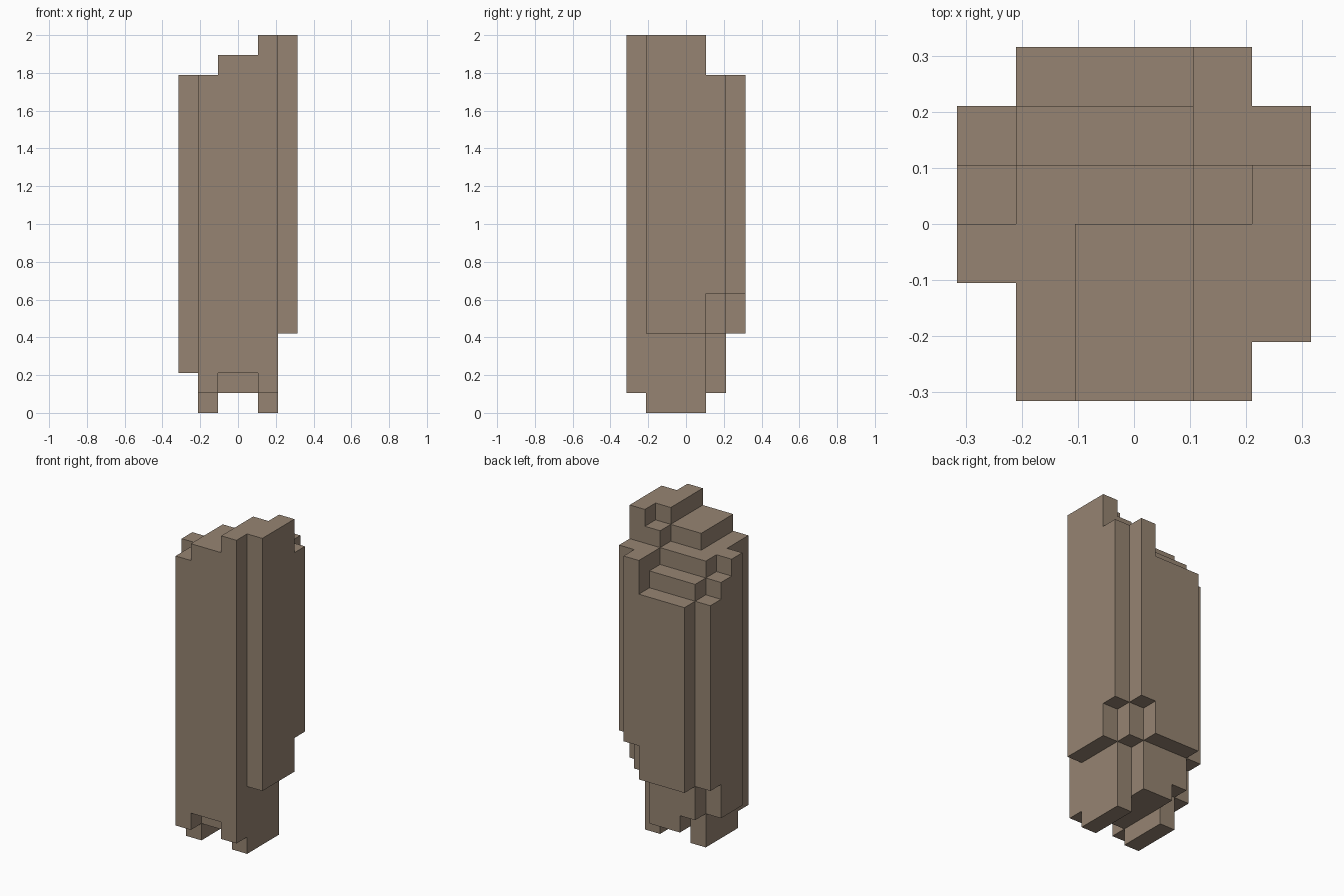
import bpy, bmesh, math
from mathutils import Vector

if "Cube" in bpy.data.objects:
    bpy.data.objects.remove(bpy.data.objects["Cube"])

U = 2 / 19  # size of one block

# Blocky pieces in whole block units: x0, x1, y0, y1, z0, z1
PIECES = {
    "core": (1, 5, 1, 4, 1, 17),
    "front_slab": (1, 5, 0, 1, 2, 17),
    "front_lip_left": (1, 2, 0, 1, 1, 2),
    "front_lip_right": (4, 5, 0, 1, 1, 2),
    "foot_left": (1, 2, 1, 4, 0, 1),
    "foot_right": (4, 5, 1, 4, 0, 1),
    "top_step": (2, 4, 0, 3, 17, 18),
    "top_peak": (4, 5, 0, 3, 17, 19),
    "top_notch": (4, 5, 3, 4, 17, 18),
    "right_slab": (5, 6, 1, 4, 4, 19),
    "right_back_strip": (5, 6, 4, 5, 6, 17),
    "left_slab_front": (0, 1, 2, 3, 2, 17),
    "left_slab_middle": (0, 1, 3, 4, 2, 16),
    "left_slab_back": (0, 1, 4, 5, 4, 15),
    "back_layer": (1, 4, 4, 5, 4, 16),
    "back_layer_low": (2, 4, 4, 5, 1, 4),
    "back_layer_low_left": (1, 2, 4, 5, 2, 4),
    "back_corner": (4, 5, 4, 5, 4, 17),
    "back_corner_strip": (4, 5, 5, 6, 6, 17),
    "back_slab": (1, 4, 5, 6, 4, 15),
}

# Merge the pieces into one set of filled cells
cells = {(x, y, z)
         for a, b, c, d, e, f in PIECES.values()
         for x in range(a, b) for y in range(c, d) for z in range(e, f)}

# Outer skin: one quad wherever a filled cell meets empty space
bm = bmesh.new()
corners = {}


def corner(p):
    if p not in corners:
        corners[p] = bm.verts.new(((p[0] - 3) * U, (p[1] - 3) * U, p[2] * U))
    return corners[p]


for cell in sorted(cells):
    for axis in range(3):
        for side in (0, 1):
            near = list(cell)
            near[axis] += 2 * side - 1
            if tuple(near) in cells:
                continue
            i, j = (axis + 1) % 3, (axis + 2) % 3
            quad = []
            for di, dj in ((0, 0), (1, 0), (1, 1), (0, 1)):
                p = list(cell)
                p[axis] += side
                p[i] += di
                p[j] += dj
                quad.append(corner(tuple(p)))
            bm.faces.new(quad if side else quad[::-1])

# Join coplanar quads into large flat faces
bmesh.ops.dissolve_limit(bm, angle_limit=math.radians(1),
                         verts=bm.verts[:], edges=bm.edges[:])

mesh = bpy.data.meshes.new("stone_pillar")
bm.to_mesh(mesh)
bm.free()

stone = bpy.data.materials.new("warm_brown_stone")
stone.diffuse_color = (0.305, 0.231, 0.168, 1)
stone.use_nodes = True
stone.node_tree.nodes["Principled BSDF"].inputs["Base Color"].default_value = stone.diffuse_color
mesh.materials.append(stone)

pillar = bpy.data.objects.new("stone_pillar", mesh)
bpy.context.collection.objects.link(pillar)
